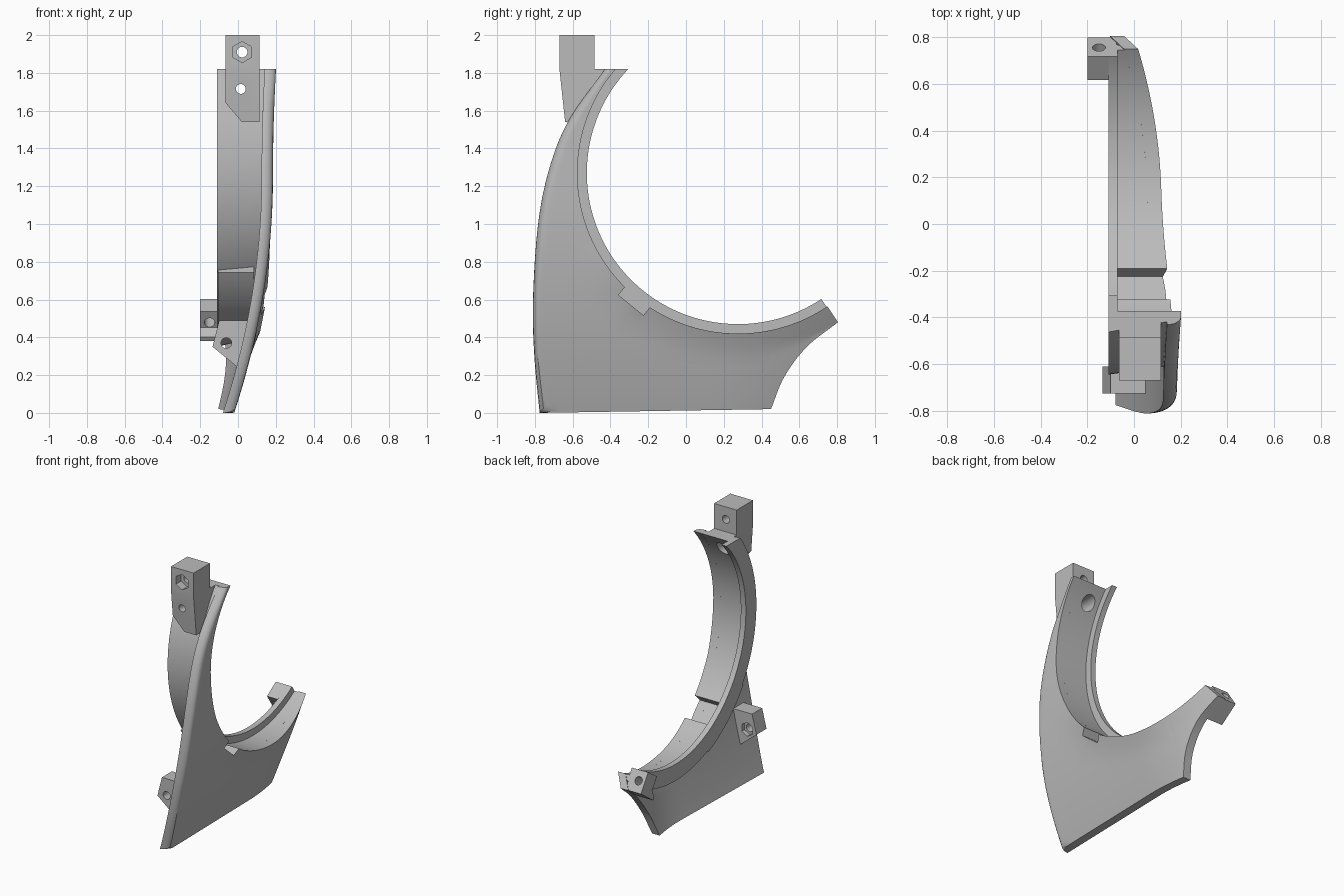
import bpy, bmesh, math
from mathutils import Vector, Matrix

cube = bpy.data.objects.get("Cube")
if cube:
    bpy.data.objects.remove(cube, do_unlink=True)

grey = bpy.data.materials.new("plain_grey")
grey.use_nodes = True
grey.diffuse_color = (0.5, 0.5, 0.5, 1)
grey.node_tree.nodes["Principled BSDF"].inputs["Base Color"].default_value = (0.5, 0.5, 0.5, 1)

CY, CZ = 0.275, 1.27          # centre of the round opening
TOP = 1.82                    # flat top of the ring
END = math.radians(303.5)     # radial end of the ring
THICK = 0.06


def polar(r, a):
    return CY + r * math.cos(a), CZ + r * math.sin(a)


def start_angle(r):
    return math.pi - math.asin((TOP - CZ) / r)


def skin_x(y, z):
    """Outer side of the curved plate, flared a little under the opening."""
    x = 0.185 - 0.205 * (1 - z / 1.25) ** 2 if z < 1.25 else 0.185 + 0.05 * (z - 1.25) ** 2
    r = math.hypot(y - CY, z - CZ)
    flare = 0.02 * max(0, min(1, (0.95 - r) / 0.1)) * max(0, min(1, (0.9 - z) / 0.3))
    return x + flare - 0.35 * max(0, y - 0.15) ** 2


def finish(name, bm):
    bmesh.ops.recalc_face_normals(bm, faces=bm.faces)
    me = bpy.data.meshes.new(name)
    bm.to_mesh(me)
    bm.free()
    ob = bpy.data.objects.new(name, me)
    bpy.context.collection.objects.link(ob)
    me.materials.append(grey)
    return ob


def loft(name, sections):
    """Closed sections joined in order, with capped ends."""
    bm = bmesh.new()
    rows = [[bm.verts.new(p) for p in s] for s in sections]
    n = len(rows[0])
    for a, b in zip(rows, rows[1:]):
        for i in range(n):
            j = (i + 1) % n
            bm.faces.new((a[i], a[j], b[j], b[i]))
    bm.faces.new(rows[0])
    bm.faces.new(rows[-1])
    return finish(name, bm)


def rod(r, start, end, sides=32):
    """Round or hexagonal cutter between two points."""
    start, end = Vector(start), Vector(end)
    q = (end - start).to_track_quat('Z', 'X')
    ring = [q @ Vector((r * math.cos(k * math.tau / sides), r * math.sin(k * math.tau / sides), 0))
            for k in range(sides)]
    return loft("cutter", [[start + p for p in ring], [end + p for p in ring]])


def cut(targets, cutter):
    cutter.hide_render = True
    for ob in targets:
        mod = ob.modifiers.new("cut", 'BOOLEAN')
        mod.operation, mod.solver, mod.object = 'DIFFERENCE', 'EXACT', cutter
        bpy.context.view_layer.objects.active = ob
        bpy.ops.object.modifier_apply(modifier=mod.name)
    bpy.data.objects.remove(cutter, do_unlink=True)


def smooth_path(pts, steps):
    """Catmull-Rom path through 2D points."""
    p = [Vector(q) for q in pts]
    p = [2 * p[0] - p[1]] + p + [2 * p[-1] - p[-2]]
    out = []
    for a, b, c, d in zip(p, p[1:], p[2:], p[3:]):
        for k in range(steps):
            t = k / steps
            out.append(0.5 * (2 * b + (c - a) * t + (2 * a - 5 * b + 4 * c - d) * t * t
                              + (3 * b - a - 3 * c + d) * t ** 3))
    return out + [p[-2]]


# Curved side plate, from the opening out to its free edge
left = smooth_path([(-0.43, TOP), (-0.62, 1.55), (-0.722, 1.3), (-0.783, 1.0),
                    (-0.81, 0.6), (-0.803, 0.3), (-0.775, 0.0)], 8)
right = smooth_path([(0.45, 0.02), (0.52, 0.19), (0.64, 0.35), (0.805, 0.48)], 8)
bottom = [left[-1].lerp(right[0], k / 24) for k in range(1, 24)]
edge = left + bottom + right
steps = [0, 0.15, 0.3, 0.45, 0.6, 0.75, 0.85, 0.9, 0.93, 0.96, 0.98, 0.993, 1]
sections = []
for i, e in enumerate(edge):
    ang = math.atan2(e.y - CZ, e.x - CY) if i else start_angle(0.85)
    inner = Vector(polar(0.85, ang))
    length = (e - inner).length
    width = min(0.04, 0.6 * length)
    outside, inside = [], []
    for t in steps:
        p = inner.lerp(e, t)
        x = skin_x(p.x, p.y)
        drop = 0
        if i < len(left):      # rounded front edge
            u = max(0, 1 - (1 - t) * length / width)
            drop = 0.055 * (1 - math.sqrt(max(0, 1 - u * u)))
        outside.append((x - drop, p.x, p.y))
        inside.append((x - THICK, p.x, p.y))
    sections.append(outside + inside[::-1])
side_plate = loft("side_plate", sections)

# Ring band with a raised inner rim and a tapered outside
sections = []
N = 96
for k in range(N + 1):
    sec = []
    for x, r in ((-0.11, 0.8), (-0.07, 0.8), (-0.07, 0.85), (None, 0.85), (None, 0.885), (-0.11, 0.92)):
        a0 = start_angle(r)
        y, z = polar(r, a0 + (END - a0) * k / N)
        sec.append((max(skin_x(y, z) - THICK, -0.065) if x is None else x, y, z))
    sections.append(sec)
ring = loft("ring_band", sections)


def ring_frame(angle):
    """Local axes: x sideways, y along the ring, z outward from its centre."""
    c, s = math.cos(angle), math.sin(angle)
    return Matrix(((1, 0, 0, 0), (0, -s, c, CY), (0, c, s, CZ), (0, 0, 0, 1)))


# Notch in the ring with a curved housing behind it
sections = []
for k in range(17):
    a = math.radians(214 + 2 * k)
    sections.append([(x, *polar(r, a)) for x, r in
                     ((-0.105, 0.87), (0.085, 0.87), (0.085, 0.94), (-0.105, 0.94))])
housing = loft("notch_housing", sections)
notch = ring_frame(math.radians(231))
cut([side_plate, ring, housing],
    loft("cutter", [[notch @ Vector((x, y, r)) for x, r in
                     ((-0.07, 0.7), (0.4, 0.7), (0.4, 0.9), (-0.07, 0.9))] for y in (-0.085, 0.085)]))

# Top mounting block with a chamfered lower corner
profile = [(-0.67, 2.0), (-0.67, 1.82), (-0.64, 1.54), (-0.56, 1.54),
           (-0.41, TOP), (-0.485, TOP), (-0.485, 2.0)]
top_block = loft("top_block", [[(x, y, z) for y, z in profile] for x in (-0.065, 0.115)])
cut([top_block], loft("cutter", [[(-0.2, y, 1.8), (0.02, y, 1.54), (0.02, y, 1.4), (-0.2, y, 1.4)]
                                 for y in (-0.8, -0.3)]))
cut([top_block], rod(0.028, (0.022, -0.8, 1.91), (0.022, -0.3, 1.91)))
cut([top_block], rod(0.056, (0.022, -0.8, 1.91), (0.022, -0.61, 1.91), 6))
cut([top_block, ring], rod(0.026, (0.015, -0.8, 1.715), (0.015, -0.3, 1.715)))
cut([top_block, ring], rod(0.05, (0.015, -0.56, 1.715), (0.015, -0.3, 1.715)))

# Lower front mounting tab
tab_shape = [(-0.135, 0.35), (-0.1, 0.49), (0.065, 0.49), (0.0, 0.24)]
front_tab = loft("front_tab", [[(x, y, z) for x, z in tab_shape] for y in (-0.725, -0.61)])
cut([front_tab], rod(0.028, (-0.062, -0.8, 0.37), (-0.062, -0.5, 0.37)))
cut([front_tab], rod(0.05, (-0.062, -0.64, 0.37), (-0.062, -0.5, 0.37), 6))

# End block on the tip of the ring, with a foot reaching back under it
tip = ring_frame(END)
end_shape = [(0, 0.8), (0, 0.95), (-0.17, 0.955), (-0.17, 0.93), (-0.12, 0.9), (-0.12, 0.8)]
end_block = loft("end_block", [[tip @ Vector((x, y, r)) for y, r in end_shape] for x in (-0.2, -0.075)])
cut([end_block], rod(0.028, tip @ Vector((-0.15, -0.3, 0.87)), tip @ Vector((-0.15, 0.2, 0.87))))

# Smooth curves, sharp corners
for ob in (side_plate, ring, housing, top_block, front_tab, end_block):
    bpy.ops.object.select_all(action='DESELECT')
    ob.select_set(True)
    bpy.context.view_layer.objects.active = ob
    bpy.ops.object.shade_smooth_by_angle(angle=math.radians(30))
